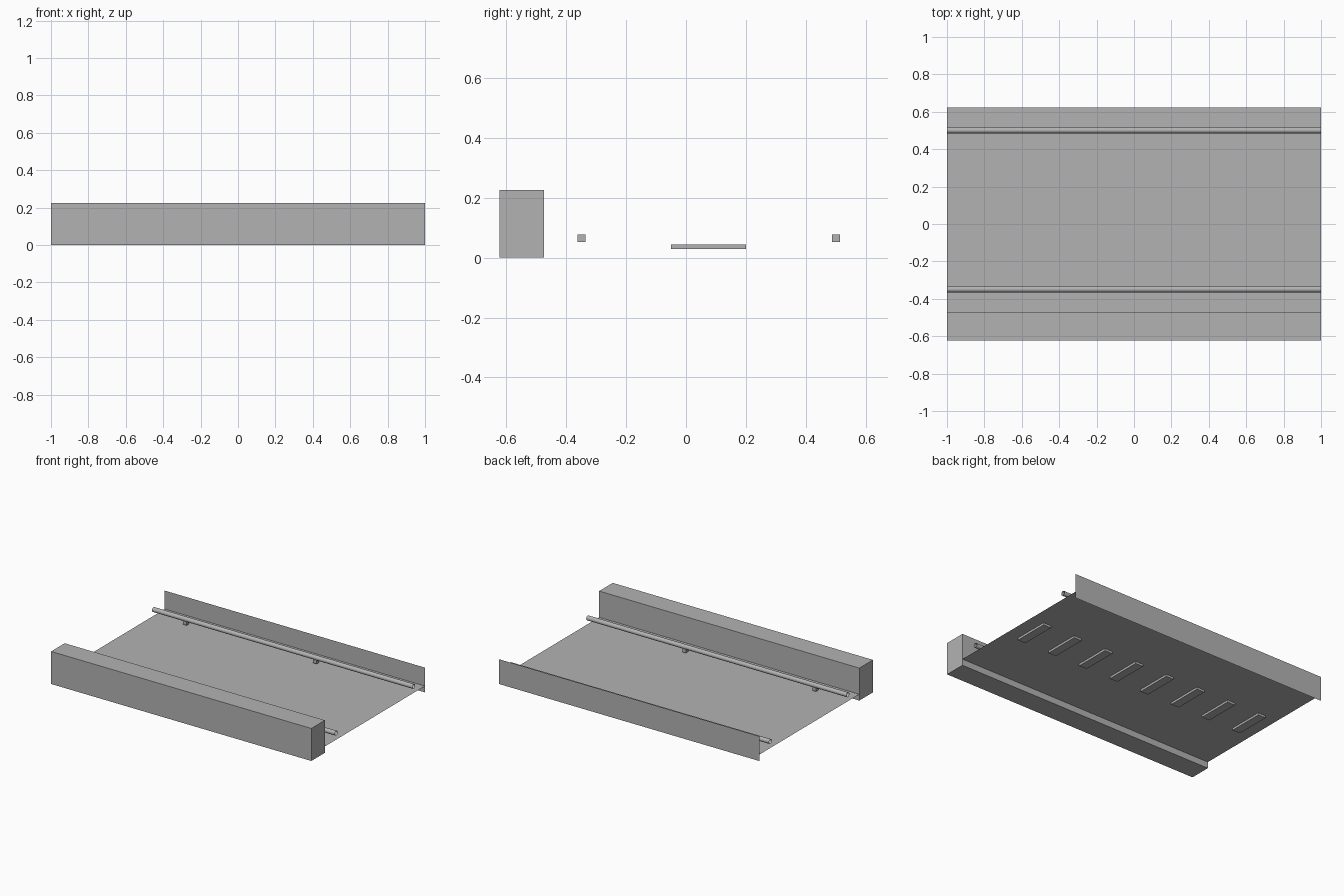
import bpy, bmesh, math
from mathutils import Matrix, Vector

if "Cube" in bpy.data.objects:
    bpy.data.objects.remove(bpy.data.objects["Cube"])

grey = bpy.data.materials.new("light grey")
grey.use_nodes = True
colour = (0.45, 0.45, 0.45, 1)
grey.diffuse_color = colour
grey.node_tree.nodes["Principled BSDF"].inputs["Base Color"].default_value = colour

LENGTH = 2.0
DECK_Z = 0.044
BACK_Y = 0.624


def finish(name, bm):
    mesh = bpy.data.meshes.new(name)
    bm.to_mesh(mesh)
    bm.free()
    mesh.materials.append(grey)
    obj = bpy.data.objects.new(name, mesh)
    bpy.context.collection.objects.link(obj)
    return obj


def box(name, centre, size):
    bm = bmesh.new()
    bmesh.ops.create_cube(bm, size=1)
    bmesh.ops.scale(bm, vec=size, verts=bm.verts)
    bmesh.ops.translate(bm, vec=centre, verts=bm.verts)
    return finish(name, bm)


def sheet(name, start, end):
    """Thin sheet running the full length between two (y, z) points."""
    bm = bmesh.new()
    h = LENGTH / 2
    corners = [(-h, *start), (h, *start), (h, *end), (-h, *end)]
    bm.faces.new([bm.verts.new(c) for c in corners])
    return finish(name, bm)


def tube(name, y, z, radius):
    """Open-ended round rail along x."""
    bm = bmesh.new()
    bmesh.ops.create_cone(bm, cap_ends=False, segments=16, radius1=radius,
                          radius2=radius, depth=LENGTH)
    turn = Matrix.Translation(Vector((0, y, z))) @ Matrix.Rotation(math.pi / 2, 4, 'Y')
    bmesh.ops.transform(bm, matrix=turn, verts=bm.verts)
    for face in bm.faces:
        face.smooth = True
    return finish(name, bm)


# Main body: solid front beam, floor sheet and upright back sheet
box("front_beam", (0, -0.549, 0.113), (LENGTH, 0.149, 0.226))
sheet("deck", (-0.475, DECK_Z), (BACK_Y, DECK_Z))
sheet("back_panel", (BACK_Y, 0), (BACK_Y, 0.172))

# Round rails, each resting on small blocks
for side, y in (("front", -0.349), ("back", 0.501)):
    tube(side + "_rail", y, 0.088, 0.016)
    for x in (-0.75, 0.25):
        box(side + "_rail_block", (x, y, 0.065), (0.027, 0.027, 0.025))

# Row of shallow bars under the deck
for i in range(8):
    box("underside_bar", (-0.875 + 0.25 * i, 0.075, 0.036), (0.06, 0.25, 0.015))
